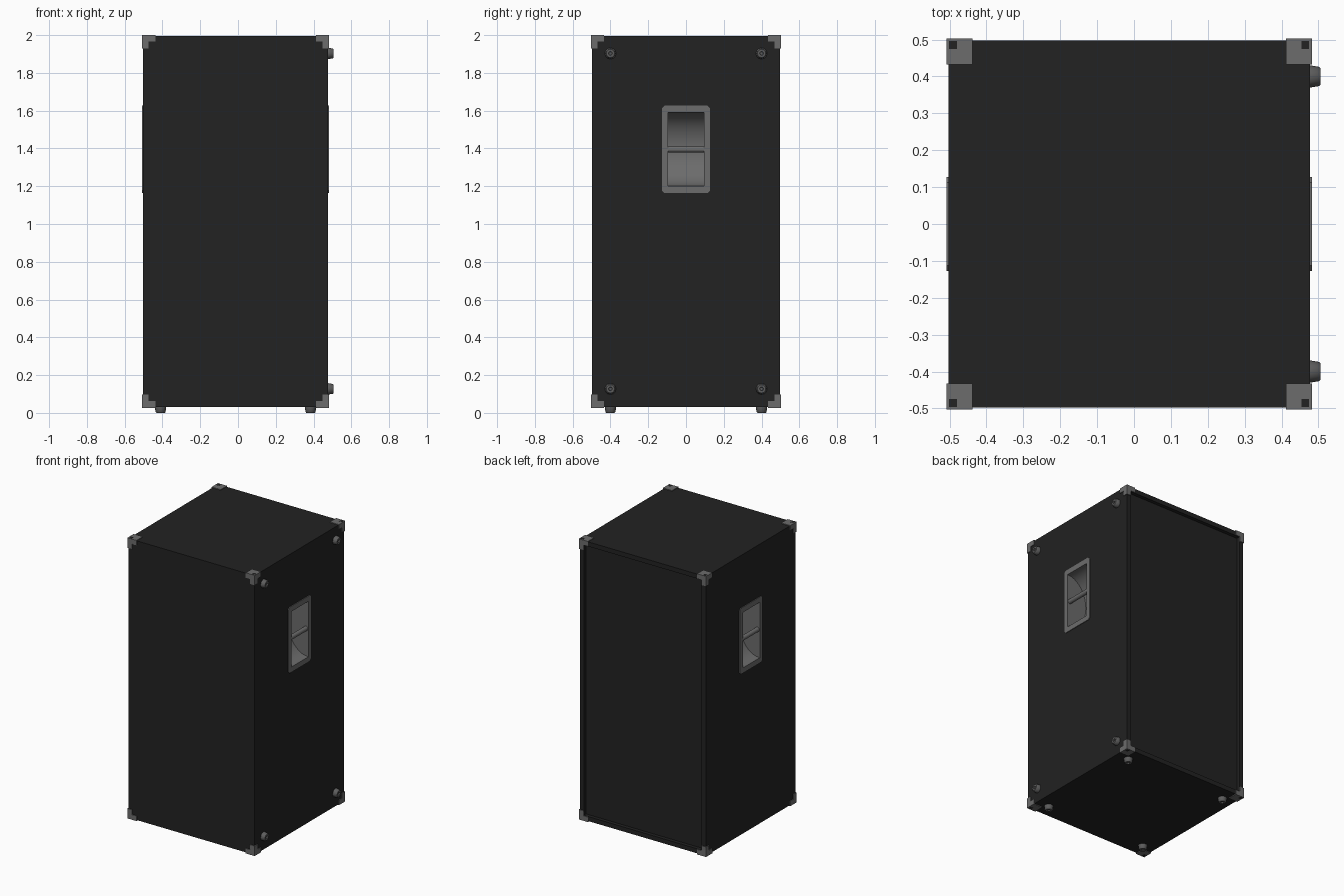
import bpy, bmesh, math
from mathutils import Vector, Matrix

if "Cube" in bpy.data.objects:
    bpy.data.objects.remove(bpy.data.objects["Cube"])


def material(name, v):
    m = bpy.data.materials.new(name)
    m.diffuse_color = (v, v, v, 1)
    m.use_nodes = True
    m.node_tree.nodes["Principled BSDF"].inputs["Base Color"].default_value = m.diffuse_color
    return m


BLACK = material("black covering", 0.016)
GREY = material("grey plastic", 0.15)
RUBBER = material("dark grey rubber", 0.11)

# cabinet extents
X0, X1, Y, Z0, Z1 = -0.503, 0.477, 0.498, 0.032, 1.995
CX, HZ = (X0 + X1) / 2, 1.395


def finish(bm, name, mat, recalc=True, smooth=False):
    if recalc:
        bmesh.ops.recalc_face_normals(bm, faces=bm.faces)
    me = bpy.data.meshes.new(name)
    bm.to_mesh(me)
    bm.free()
    me.materials.append(mat)
    ob = bpy.data.objects.new(name, me)
    bpy.context.collection.objects.link(ob)
    if smooth:
        bpy.ops.object.select_all(action='DESELECT')
        ob.select_set(True)
        bpy.context.view_layer.objects.active = ob
        bpy.ops.object.shade_smooth_by_angle(angle=math.radians(35))
    return ob


def add_box(bm, lo, hi):
    lo, hi = Vector(lo), Vector(hi)
    s = Matrix.Diagonal((*(hi - lo), 1))
    return bmesh.ops.create_cube(bm, size=1, matrix=Matrix.Translation((lo + hi) / 2) @ s)


def add_prism(bm, pts, vec):
    f = bm.faces.new([bm.verts.new(p) for p in pts])
    r = bmesh.ops.extrude_face_region(bm, geom=[f], use_keep_orig=True)
    vs = [g for g in r["geom"] if isinstance(g, bmesh.types.BMVert)]
    bmesh.ops.translate(bm, verts=vs, vec=vec)


# cabinet with recessed panel on the +y face
bm = bmesh.new()
add_box(bm, (X0, -Y, Z0), (X1, Y, Z1))
back = max(bm.faces, key=lambda f: f.calc_center_median().y)
bmesh.ops.inset_region(bm, faces=[back], thickness=0.045)
r = bmesh.ops.extrude_discrete_faces(bm, faces=[back])
bmesh.ops.translate(bm, verts=r["faces"][0].verts, vec=(0, -0.025, 0))
cabinet = finish(bm, "cabinet", BLACK)

# pockets for the handles
bm = bmesh.new()
add_box(bm, (X1 - 0.17, -0.1, HZ - 0.2), (X1 + 0.1, 0.1, HZ + 0.2))
add_box(bm, (X0 - 0.1, -0.1, HZ - 0.2), (X0 + 0.17, 0.1, HZ + 0.2))
cutter = finish(bm, "pocket_cutter", BLACK)
mod = cabinet.modifiers.new("pockets", 'BOOLEAN')
mod.object = cutter
mod.operation = 'DIFFERENCE'
bpy.context.view_layer.objects.active = cabinet
bpy.ops.object.modifier_apply(modifier="pockets")
bpy.data.objects.remove(cutter)

# handles: frame, curved bowl and grip bar
for s, face, side in ((1, X1, "right"), (-1, X0, "left")):
    bm = bmesh.new()
    w, h, c = 0.127, 0.232, 0.014
    q = [(w - c, h), (w, h - c)]
    outer = q + [(a, -b) for a, b in q[::-1]] + [(-a, -b) for a, b in q] + [(-a, b) for a, b in q[::-1]]
    iw, ih = 0.095, 0.195
    inner = [(iw, ih), (iw, ih), (iw, -ih), (iw, -ih), (-iw, -ih), (-iw, -ih), (-iw, ih), (-iw, ih)]
    loops = [[bm.verts.new((face + s * d, a, HZ + b)) for a, b in ring]
             for ring, d in ((outer, -0.002), (outer, 0.005), (inner, 0.005), (inner, -0.01))]
    for A, B in zip(loops, loops[1:]):
        for i in range(8):
            j = (i + 1) % 8
            bm.faces.new((A[i], A[j], B[j], B[i]))
    bmesh.ops.remove_doubles(bm, verts=bm.verts, dist=1e-5)
    finish(bm, side + "_handle_frame", GREY)

    bm = bmesh.new()
    n = 20
    prof = [(face - s * 0.15 * math.sin(math.pi * i / n), HZ + ih * math.cos(math.pi * i / n))
            for i in range(n + 1)]
    A = [bm.verts.new((x, -iw, z)) for x, z in prof]
    B = [bm.verts.new((x, iw, z)) for x, z in prof]
    for i in range(n):
        bm.faces.new((A[i], A[i + 1], B[i + 1], B[i]))
    bm.faces.new(A)
    bm.faces.new(B)
    bmesh.ops.recalc_face_normals(bm, faces=bm.faces)
    if bm.faces[:][n // 2].normal.x * s < 0:      # bowl faces outwards
        bmesh.ops.reverse_faces(bm, faces=bm.faces)
    finish(bm, side + "_handle_bowl", GREY, recalc=False, smooth=True)

    bm = bmesh.new()
    m = Matrix.Translation((face - s * 0.014, 0, HZ)) @ Matrix.Rotation(math.pi / 2, 4, 'X')
    bmesh.ops.create_cone(bm, cap_ends=True, segments=16, radius1=0.016, radius2=0.016,
                          depth=2 * iw, matrix=m)
    finish(bm, side + "_handle_bar", GREY, smooth=True)

# corner protectors: stepped plates on the sides, square plate with a hole on top or bottom
SQ = [(0, 0), (0.07, 0), (0.07, 0.07), (0, 0.07)]
STEP = [(0, 0), (0.07, 0), (0.07, 0.035), (0.035, 0.035), (0.035, 0.07), (0, 0.07)]
T = 0.005
for sx in (-1, 1):
    for sy in (-1, 1):
        for sz in (-1, 1):
            P = Vector(((X1 + T) if sx > 0 else (X0 - T), sy * (Y + T), (Z1 + T) if sz > 0 else (Z0 - T)))
            at = lambda u, v, w: P - Vector((sx * u, sy * v, sz * w))
            bm = bmesh.new()
            add_prism(bm, [at(a, 0, b) for a, b in STEP], (0, -sy * 0.007, 0))
            add_prism(bm, [at(0, a, b) for a, b in STEP], (-sx * 0.007, 0, 0))
            add_prism(bm, [at(a, b, 0) for a, b in SQ], (0, 0, -sz * 0.007))
            finish(bm, "corner_protector", GREY)
            bm = bmesh.new()
            hole = [(0.007 + a * 0.3, 0.007 + b * 0.3) for a, b in SQ]
            add_prism(bm, [at(a, b, -0.0006) for a, b in hole], (0, 0, -sz * 0.002))
            finish(bm, "corner_hole", BLACK)


# tapered rubber feet on the bottom and the right side
def foot(name, pos, rot):
    bm = bmesh.new()
    m = Matrix.Translation(pos) @ rot
    rings = []
    for rad, h in ((0.03, -0.002), (0.03, 0.004), (0.026, 0.026), (0.022, 0.03), (0.01, 0.03), (0.008, 0.022)):
        rings.append([bm.verts.new(m @ Vector((rad * math.cos(k * math.pi / 6), rad * math.sin(k * math.pi / 6),
                                               h * 0.032 / 0.03))) for k in range(12)])
    for A, B in zip(rings, rings[1:]):
        for i in range(12):
            j = (i + 1) % 12
            bm.faces.new((A[i], A[j], B[j], B[i]))
    bm.faces.new(rings[-1])
    bm.faces.new(rings[0])
    finish(bm, name, RUBBER, smooth=True)


for y in (-0.4, 0.4):
    for d in (-1, 1):
        foot("bottom_foot", (CX + d * 0.397, y, Z0), Matrix.Rotation(math.pi, 4, 'X'))
        foot("side_foot", (X1 - 0.003, y, 1.015 + d * 0.888), Matrix.Rotation(math.pi / 2, 4, 'Y'))
